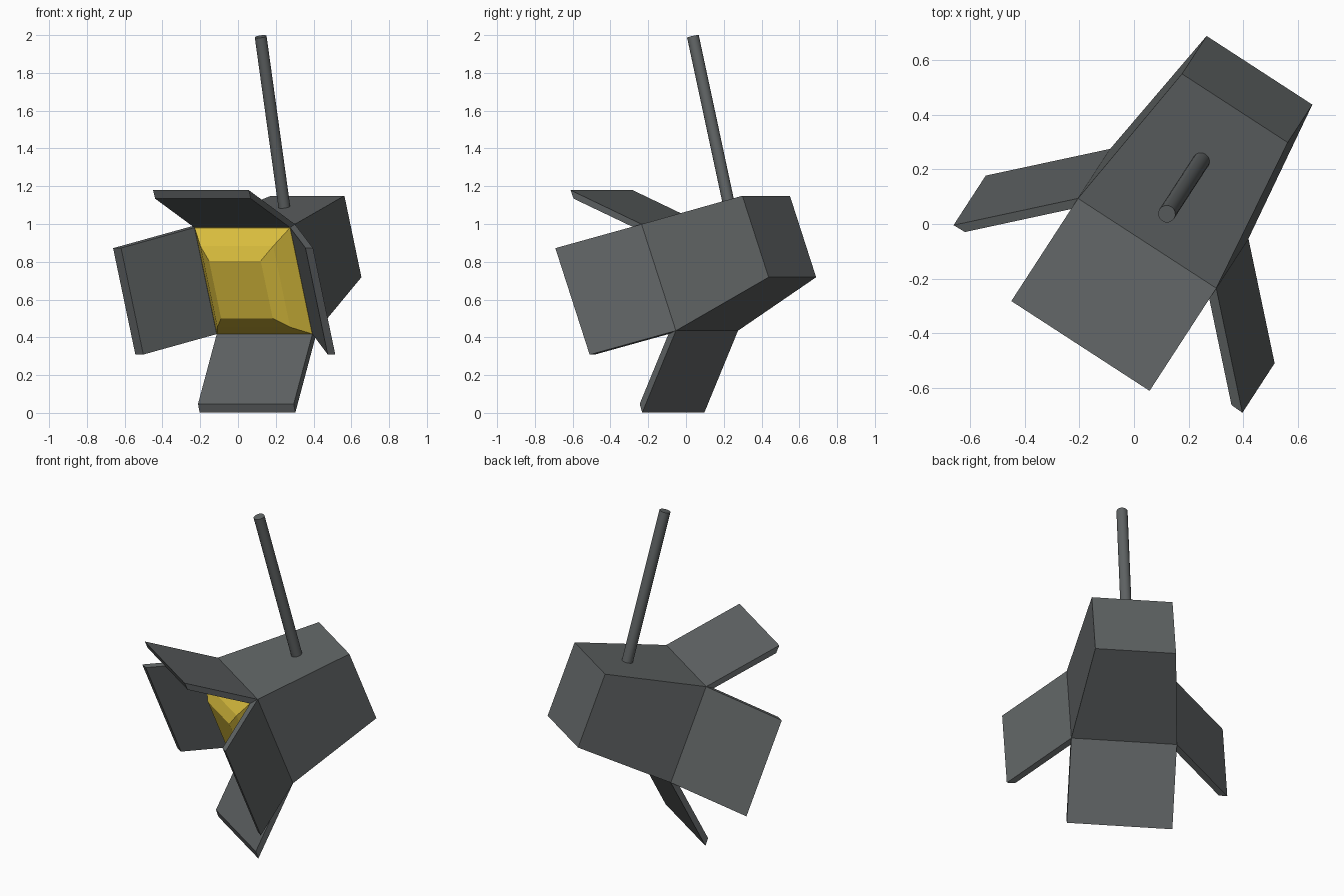
import bpy, bmesh, math
from mathutils import Vector, Matrix

if "Cube" in bpy.data.objects:
    bpy.data.objects.remove(bpy.data.objects["Cube"])

# Local frame of the tilted lamp: right, back, up
YAW, PITCH = math.radians(33), math.radians(-21)
c, s = math.cos(PITCH), math.sin(PITCH)
R = Vector((math.cos(YAW), -math.sin(YAW), 0))
B = Vector((math.sin(YAW), math.cos(YAW), 0))
Z = Vector((0, 0, 1))
K = B * c - Z * s
U = B * s + Z * c
FRAME = Matrix((R, K, U)).transposed().to_4x4()
FRAME.translation = (0.107, 0.02, 0.717)
HALF, BACK = 0.302, 0.231


def material(name, rgb):
    m = bpy.data.materials.new(name)
    m.diffuse_color = (*rgb, 1)
    m.use_nodes = True
    m.node_tree.nodes["Principled BSDF"].inputs["Base Color"].default_value = m.diffuse_color
    return m


grey = material("dark grey metal", (0.115, 0.125, 0.127))
yellow = material("yellow glass", (0.74, 0.54, 0.05))


def finish(name, bm, mat):
    bmesh.ops.recalc_face_normals(bm, faces=bm.faces)
    me = bpy.data.meshes.new(name)
    bm.to_mesh(me)
    bm.free()
    me.materials.append(mat)
    ob = bpy.data.objects.new(name, me)
    bpy.context.collection.objects.link(ob)
    ob.matrix_world = FRAME
    return ob


def loft(name, rings, mat):
    """Close a stack of equally long point rings into a solid."""
    bm = bmesh.new()
    vs = [[bm.verts.new(p) for p in ring] for ring in rings]
    n = len(vs[0])
    for a, b in zip(vs, vs[1:]):
        for i in range(n):
            j = (i + 1) % n
            bm.faces.new((a[i], a[j], b[j], b[i]))
    bm.faces.new(vs[0])
    bm.faces.new(vs[-1])
    return finish(name, bm, mat)


def square(y, h):
    return [(-h, y, -h), (h, y, -h), (h, y, h), (-h, y, h)]


# Tapered housing and stepped lens bulging out of its front
loft("housing", [square(0, HALF), square(0.605, BACK)], grey)
loft("lens", [square(-0.002, HALF - 0.003), square(-0.05, HALF - 0.001),
              square(-0.135, 0.23), square(-0.18, 0.163)], yellow)

# Four barn door flaps: one slanted profile turned around the lens axis
profile = [(0, HALF), (-0.05, HALF), (-0.352, HALF + 0.28), (-0.354, HALF + 0.329)]
for name, turn in (("top", 0), ("right", 90), ("bottom", 180), ("left", 270)):
    rot = Matrix.Rotation(math.radians(turn), 3, 'Y')
    loft(name + "_flap", [[rot @ Vector((x, y, z)) for y, z in profile]
                          for x in (-HALF, HALF)], grey)

# Hanging pole, square to the sloping top of the housing
slope = math.atan((HALF - BACK) / 0.605)
axis = Vector((0, math.sin(slope), math.cos(slope)))
top = FRAME.inverted() @ Vector((0.12, 0.037, 1.992))
rot = axis.to_track_quat('Z', 'Y')
rings = [[top - axis * d + rot @ Vector((0.032 * math.cos(a), 0.032 * math.sin(a), 0))
          for a in (math.tau * i / 16 for i in range(16))] for d in (0.96, 0)]
pole = loft("pole", rings, grey)
bpy.context.view_layer.objects.active = pole
pole.select_set(True)
bpy.ops.object.shade_smooth_by_angle(angle=math.radians(30))
